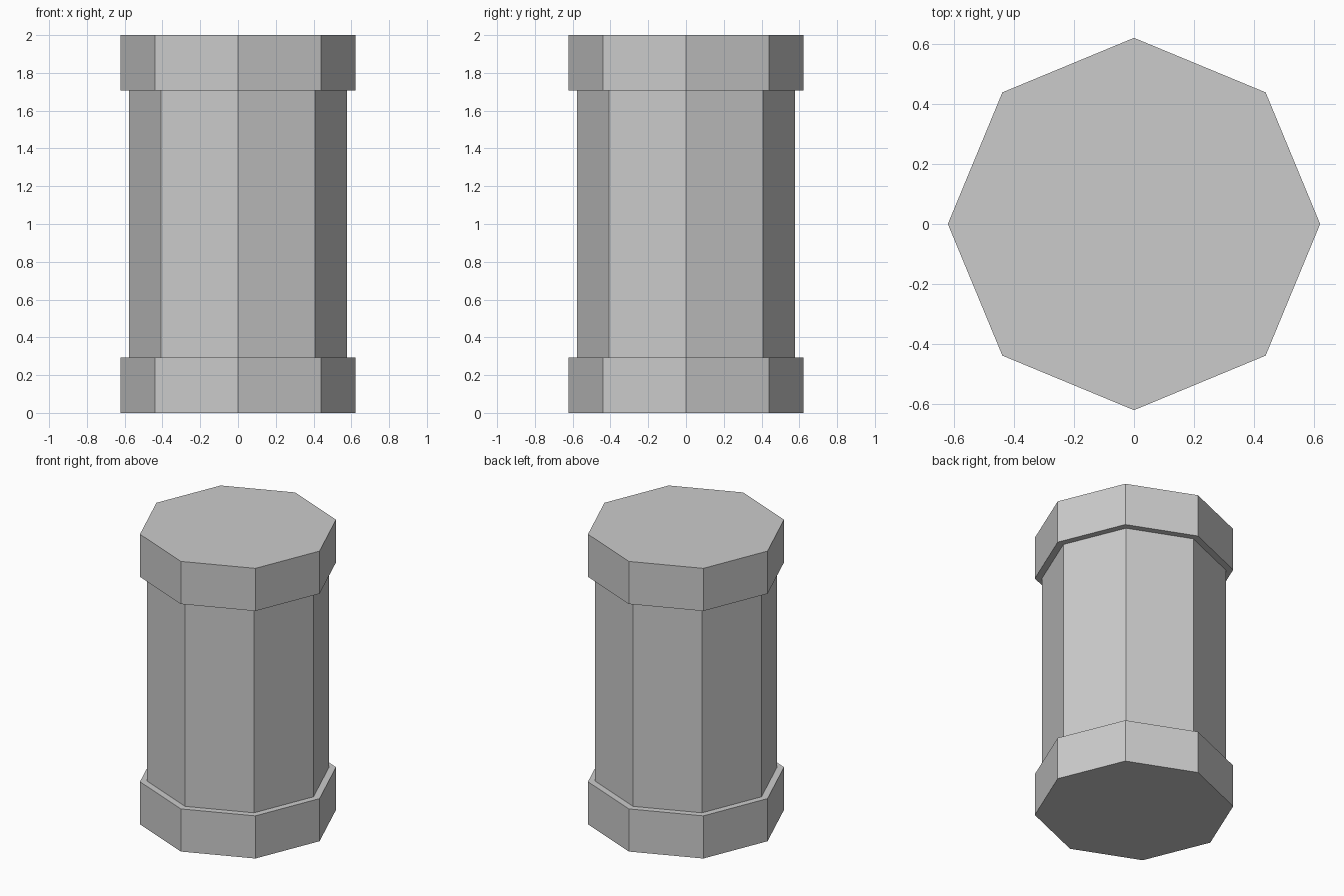
import bpy

if "Cube" in bpy.data.objects:
    bpy.data.objects.remove(bpy.data.objects["Cube"])

HEIGHT = 2.0
CAP_HEIGHT = 0.294
CAP_RADIUS = 0.622
SHAFT_RADIUS = 0.576


def octagon_prism(name, radius, z_low, z_high, fill='NGON'):
    """Flat-shaded eight-sided prism with corners on the x and y axes."""
    bpy.ops.mesh.primitive_cylinder_add(
        vertices=8, radius=radius, depth=z_high - z_low,
        end_fill_type=fill, location=(0, 0, (z_low + z_high) / 2))
    obj = bpy.context.object
    obj.name = name
    return obj


# Base and top collars
octagon_prism("base_collar", CAP_RADIUS, 0, CAP_HEIGHT)
octagon_prism("top_collar", CAP_RADIUS, HEIGHT - CAP_HEIGHT, HEIGHT)

# Narrower shaft, open-ended because the collars close it
octagon_prism("shaft", SHAFT_RADIUS, CAP_HEIGHT, HEIGHT - CAP_HEIGHT, 'NOTHING')
